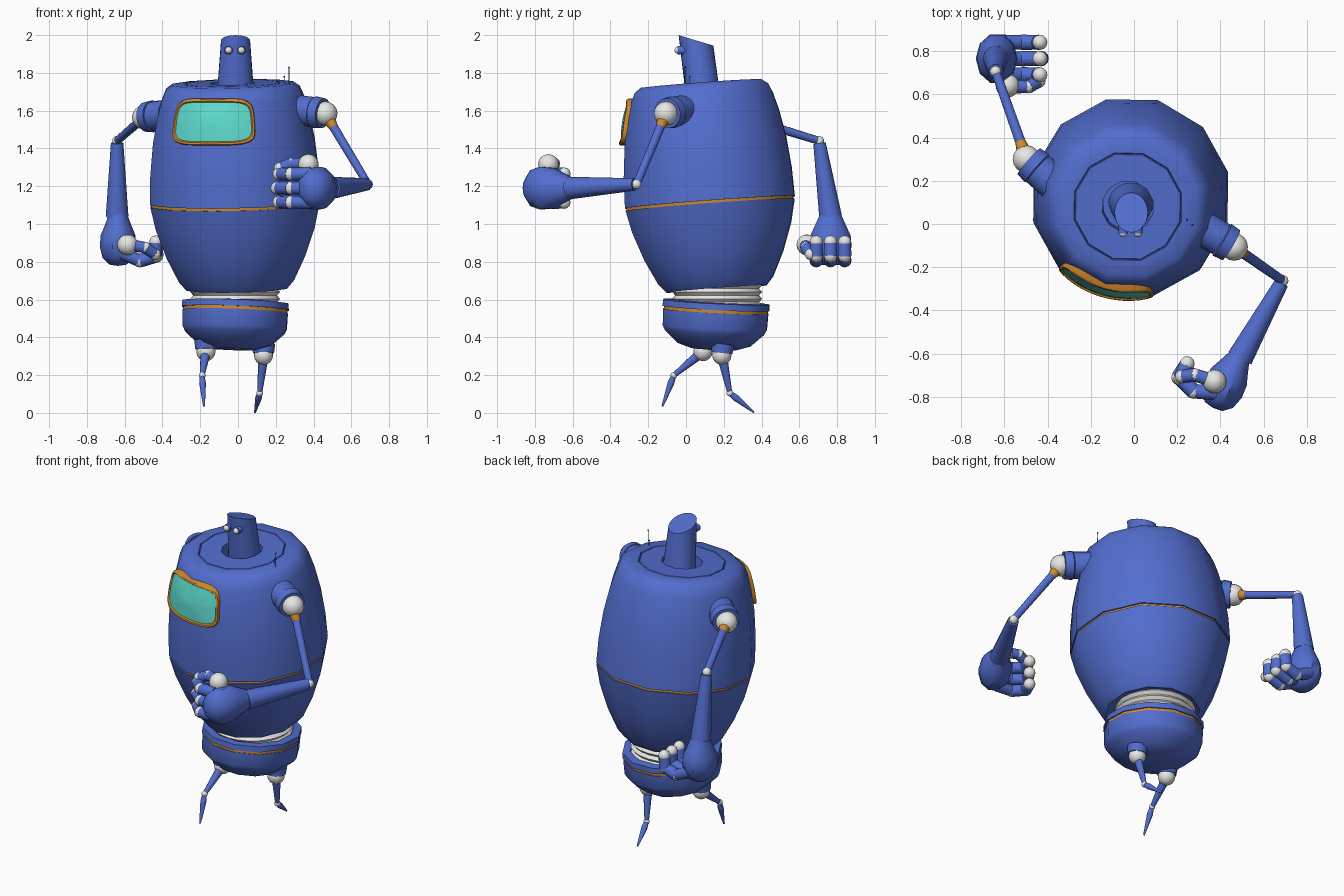
import bpy, bmesh
from math import sin, cos, pi, radians
from mathutils import Vector, Matrix

if "Cube" in bpy.data.objects:
    bpy.data.objects.remove(bpy.data.objects["Cube"])


def material(name, r, g, b):
    m = bpy.data.materials.new(name)
    m.use_nodes = True
    m.diffuse_color = (r, g, b, 1)
    m.node_tree.nodes["Principled BSDF"].inputs["Base Color"].default_value = (r, g, b, 1)
    return m


BLUE = material("blue paint", .085, .155, .62)
WHITE = material("white joint", .8, .8, .78)
ORANGE = material("orange trim", .62, .25, .025)
TEAL = material("teal screen", .11, .7, .61)
DARK = material("dark antenna", .03, .1, .12)


def loft(name, rings, mat, trim=(), smooth=40):
    """Skin a list of equal rings; bands listed in trim become orange."""
    bm = bmesh.new()
    vs = [[bm.verts.new(p) for p in ring] for ring in rings]
    n = len(vs[0])
    for k in range(len(vs) - 1):
        for i in range(n):
            j = (i + 1) % n
            f = bm.faces.new((vs[k][i], vs[k][j], vs[k + 1][j], vs[k + 1][i]))
            f.material_index = int(k in trim)
    bmesh.ops.remove_doubles(bm, verts=bm.verts, dist=1e-5)
    bmesh.ops.recalc_face_normals(bm, faces=bm.faces)
    me = bpy.data.meshes.new(name)
    bm.to_mesh(me)
    bm.free()
    me.materials.append(mat)
    if trim:
        me.materials.append(ORANGE)
    me.shade_smooth()
    me.set_sharp_from_angle(angle=radians(smooth))
    ob = bpy.data.objects.new(name, me)
    bpy.context.collection.objects.link(ob)
    return ob


def lathe(name, profile, mat, frame=Matrix(), n=12, trim=(), smooth=40):
    rings = [[frame @ Vector((r * cos(2 * pi * i / n), r * sin(2 * pi * i / n), h))
              for i in range(n)] for r, h in profile]
    return loft(name, rings, mat, trim, smooth)


def tube(name, p, q, r1, r2, mat=BLUE, n=12):
    p, q = Vector(p), Vector(q)
    d = q - p
    frame = Matrix.Translation(p) @ d.to_track_quat('Z', 'Y').to_matrix().to_4x4()
    return lathe(name, [(0, 0), (r1, 0), (r2, d.length), (0, d.length)], mat, frame, n)


def ball(name, c, r, mat=WHITE, n=16):
    k = n // 2
    arc = [(r * sin(pi * i / k), -r * cos(pi * i / k)) for i in range(k + 1)]
    return lathe(name, arc, mat, Matrix.Translation(c), n)


# Barrel body: tilted forward and turned, with seam, top ring and neck hole
body = (Matrix.Translation((-.015, .127, 1.11)) @ Matrix.Rotation(radians(-16), 4, 'Z')
        @ Matrix.Rotation(radians(4.4), 4, 'X'))
shell = [(.275, -.455), (.315, -.41), (.38, -.28), (.435, -.13), (.463, -.008),
         (.456, -.008), (.456, .006), (.465, .006), (.46, .16), (.442, .33), (.414, .47),
         (.388, .56), (.366, .61), (.33, .635)]
top = [(.257, .637), (.253, .63), (.249, .637), (.12, .637), (.12, .5), (0, .5)]
lathe("body", [(0, -.44), (.24, -.44)] + shell + top, BLUE, body, trim=(7,))


# Curved front screen with a raised frame
def shell_radius(h):
    for (r0, h0), (r1, h1) in zip(shell, shell[1:]):
        if h0 <= h <= h1 and h1 > h0:
            return r0 + (r1 - r0) * (h - h0) / (h1 - h0)
    return shell[-1][0]


def screen_ring(inset, lift, scale=1.0, n=48):
    ring = []
    for i in range(n):
        a = 2 * pi * i / n
        c, s = cos(a), sin(a)
        k = scale / (abs(c) ** 5 + abs(s) ** 5) ** .2
        u, h = (.235 - inset) * k * c / .43, .463 + (.122 - inset) * k * s
        r = shell_radius(h) + lift
        ring.append(body @ Vector((r * sin(u), -r * cos(u), h)))
    return ring


loft("screen_frame", [screen_ring(*a) for a in
     ((0, -.03), (0, .012), (.005, .02), (.015, .02), (.021, .01), (.021, -.03))], ORANGE)
loft("screen", [screen_ring(.02, .012 + .01 * (1 - s), s) for s in (1, .8, .5, .25, 0)], TEAL)

# Head: leaning tapered post with a slanted top
N = 24


def head_ring(y, rx, ry, z, slope=0):
    return [(-.013 + rx * cos(2 * pi * i / N), y + ry * sin(2 * pi * i / N),
             z - slope * ry * sin(2 * pi * i / N)) for i in range(N)]


loft("head", [head_ring(.1, 0, 0, 1.6), head_ring(.1, .105, .092, 1.6),
              head_ring(.053, .077, .092, 1.972, .3), head_ring(.053, 0, 0, 1.972)], BLUE)
for side, x in (("right", -.05), ("left", .018)):
    tube(side + "_eye_socket", (x, .02, 1.92), (x, -.045, 1.92), .024, .022)
    ball(side + "_eye", (x, -.042, 1.92), .019)

# Antennas
for k, (x, y, z) in enumerate(((.245, .02, 1.78), (.27, -.005, 1.83))):
    tube(f"antenna_{k + 1}", (x, y, 1.7), (x, y, z), .003, .002, DARK, 6)
    ball(f"antenna_tip_{k + 1}", (x, y, z), .005, DARK, 8)

# Bellows waist and base
folds = [(.238 if k % 2 else .222, .55 + .018 * k) for k in range(12)]
lathe("bellows", folds, WHITE, Matrix.Translation((-.015, .165, 0)), 24, smooth=75)
base = (Matrix.Translation((-.013, .16, .587)) @ Matrix.Rotation(radians(-3), 4, 'X')
        @ Matrix.Rotation(radians(2), 4, 'Y') @ Matrix.Rotation(radians(-16), 4, 'Z'))
lathe("base", [(0, -.255), (.12, -.25), (.2, -.225), (.272, -.16), (.285, -.135), (.288, -.05),
               (.284, -.05), (.284, -.034), (.292, -.034), (.29, 0), (.245, .004),
               (.235, -.01), (0, -.01)], BLUE, base, trim=(6,))

# Legs
for side, hip, knee, tip in (
        ("right", (-.17, .09, .325), (-.19, -.065, .198), (-.18, -.125, .035)),
        ("left", (.135, .19, .305), (.115, .232, .105), (.09, .36, .003))):
    hip, knee, tip = Vector(hip), Vector(knee), Vector(tip)
    tube(side + "_hip_socket", hip + Vector((0, 0, .012)), hip + Vector((0, .005, .06)), .056, .062)
    ball(side + "_hip", hip, .051)
    tube(side + "_thigh", hip.lerp(knee, .2), knee, .025, .013)
    ball(side + "_knee", knee, .018)
    tube(side + "_shin", knee, knee.lerp(tip, .25), .013, .018)
    tube(side + "_shin_point", knee.lerp(tip, .25), tip, .018, .005)


# Arms and hands
def hand(side, wrist, along, curl, thumb):
    along, curl, thumb = (Vector(v).normalized() for v in (along, curl, thumb))

    def at(a, c, t):
        return wrist + along * a + curl * c + thumb * t

    frame = Matrix.Translation(at(0, .005, 0)) @ Matrix((curl * .82, thumb, along)).transposed().to_4x4()
    lathe(side + "_palm", [(0, -.01), (.06, -.01), (.085, .045), (.112, .1), (.118, .16),
                           (.1, .22), (.055, .255), (0, .262)], BLUE, frame, 10)

    def digit(name, pts, r):
        for k, (p, q) in enumerate(zip(pts, pts[1:])):
            tube(f"{name}_segment_{k + 1}", p, q, r, r * .92)
            ball(f"{name}_joint_{k + 1}", q, r * .97, n=12)

    for k in (-1, 0, 1):
        t = .075 * k
        digit(f"{side}_finger_{k + 2}", [at(.19, .02, t), at(.235, .12, t),
              at(.21, .21 - .012 * abs(k), t), at(.135, .205, t)], .036)
    ball(side + "_thumb_knuckle", at(.15, .055, .125), .055)
    digit(side + "_thumb", [at(.15, .06, .13), at(.165, .15, .13), at(.2, .2, .105)], .032)


for side, ball_at, axis, elbow, wrist, frame in (
        ("left", (.463, -.106, 1.585), (.84, -.5, -.1), (.688, -.262, 1.21), (.49, -.62, 1.19),
         ((-.46, -.89, 0), (-.89, .46, 0), (0, 0, 1))),
        ("right", (-.497, .3, 1.565), (-.75, .66, -.08), (-.64, .705, 1.44), (-.64, .765, 1.04),
         ((0, 0, -1), (1, 0, 0), (0, -1, 0)))):
    s, e, w, axis = Vector(ball_at), Vector(elbow), Vector(wrist), Vector(axis).normalized()
    tube(side + "_shoulder_socket", s - axis * .17, s - axis * .07, .08, .08, n=16)
    tube(side + "_shoulder_collar", s - axis * .065, s - axis * .015, .085, .08, n=16)
    ball(side + "_shoulder", s, .064)
    d = (e - s).normalized()
    tube(side + "_shoulder_trim", s + d * .05, s + d * .09, .032, .024, ORANGE)
    tube(side + "_upper_arm", s + d * .08, e, .024, .021)
    ball(side + "_elbow", e, .026)
    f = (w - e).normalized()
    tube(side + "_forearm", e + f * .012, w, .033, .06)
    hand(side, w, *frame)
